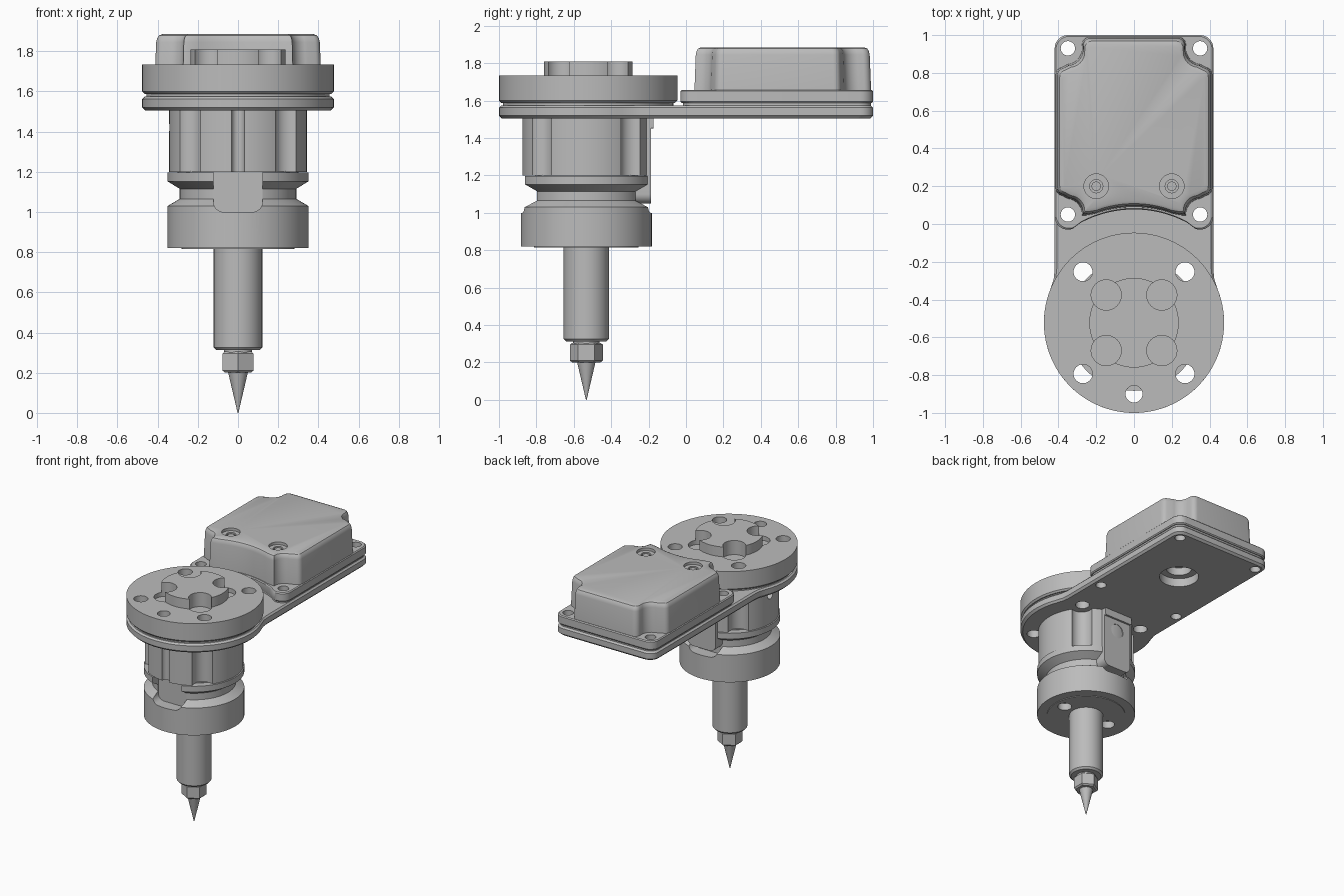
import bpy, bmesh
from math import sin, cos, pi, radians
from mathutils import Matrix

cube = bpy.data.objects.get("Cube")
if cube:
    bpy.data.objects.remove(cube, do_unlink=True)

grey = bpy.data.materials.new("machined grey")
grey.use_nodes = True
tone = (0.5, 0.5, 0.5, 1)
grey.diffuse_color = tone
grey.node_tree.nodes["Principled BSDF"].inputs["Base Color"].default_value = tone

DISC_Y, AXIS_Y = -0.523, -0.533     # centres of the top disc and the spindle
COVER_Y = 0.5


def arc(cx, cy, r, a, b, n=8):
    return [(cx + r * cos(radians(a + (b - a) * i / n)),
             cy + r * sin(radians(a + (b - a) * i / n))) for i in range(n + 1)]


def circle(n=64, turn=0):
    return arc(0, 0, 1, turn, turn + 360, n)[:-1]


def mirrored(half):
    """Close a right-hand half outline by mirroring it in x."""
    return half + [(-x, y) for x, y in reversed(half) if abs(x) > 1e-4]


def stack(name, outline, layers, at=(0, 0, 0), tilt=None):
    """Skin copies of an outline, one per (height, x scale, y scale)."""
    bm = bmesh.new()
    rings = [[bm.verts.new((x * sx, y * sy, z)) for x, y in outline] for z, sx, sy in layers]
    n = len(outline)
    for low, high in zip(rings, rings[1:]):
        for i in range(n):
            bm.faces.new((low[i], low[(i + 1) % n], high[(i + 1) % n], high[i]))
    bm.faces.new(rings[0])
    bm.faces.new(rings[-1])
    bmesh.ops.recalc_face_normals(bm, faces=bm.faces)
    if tilt:
        bm.transform(tilt)
    bm.transform(Matrix.Translation(at))
    mesh = bpy.data.meshes.new(name)
    bm.to_mesh(mesh)
    bm.free()
    mesh.materials.append(grey)
    ob = bpy.data.objects.new(name, mesh)
    bpy.context.collection.objects.link(ob)
    return ob


def turned(name, profile, y, x=0, n=64, turn=0):
    return stack(name, circle(n, turn), [(z, r, r) for r, z in profile], (x, y, 0))


def slab(name, outline, layers, y=0, half=(0.42, 0.5)):
    """Layers are (height, inset)."""
    return stack(name, outline,
                 [(z, 1 - d / half[0], 1 - d / half[1]) for z, d in layers], (0, y, 0))


def drill(x, y, r, low, high, n=32):
    return turned("cutter", [(r, low), (r, high)], y, x, n)


def cut(ob, *cutters):
    for c in cutters:
        c.hide_render = True
        mod = ob.modifiers.new("cut", "BOOLEAN")
        mod.operation, mod.solver, mod.object = "DIFFERENCE", "EXACT", c
        bpy.context.view_layer.objects.active = ob
        bpy.ops.object.modifier_apply(modifier=mod.name)
        bpy.data.objects.remove(c, do_unlink=True)


QUADS = [(sx, sy) for sx in (-1, 1) for sy in (-1, 1)]
UPRIGHT = Matrix.Rotation(pi / 2, 4, "X")      # turns outline y into z, extrusion to -y


def disc_holes(low, high):
    return [drill(0.27 * sx, DISC_Y + 0.27 * sy, 0.05, low, high) for sx, sy in QUADS] + \
           [drill(0, -0.9, 0.045, low, high)]


def cover_holes(low, high):
    return [drill(0.35 * sx, 0.49 + 0.44 * sy, 0.038, low, high) for sx, sy in QUADS]


# Long base plate: rounded rectangle flowing into a round end
plate_outline = mirrored(arc(0, DISC_Y, 0.477, -90, 22, 32) + [(0.425, -0.29), (0.42, -0.24)]
                         + arc(0.35, 0.93, 0.07, 0, 90) + [(0, 1)])
base_plate = slab("base_plate", plate_outline,
                  [(1.505, 0.015), (1.52, 0), (1.562, 0), (1.574, 0.012)], 0, (0.45, 1))
cut(base_plate, *disc_holes(1.4, 1.7), *cover_holes(1.4, 1.7), drill(0, 0.5, 0.14, 1.4, 1.7, 48))

# Round top flange with a shadow gap, through holes and a notched boss
flange = turned("top_flange", [(0.455, 1.57), (0.455, 1.588), (0.465, 1.588),
                               (0.477, 1.6), (0.477, 1.733)], DISC_Y, n=96)
boss = turned("notched_boss", [(0.237, 1.72), (0.237, 1.808)], DISC_Y)
cut(flange, *disc_holes(1.5, 1.8))
for part in (flange, boss):
    cut(part, *[drill(0.147 * sx, DISC_Y + 0.147 * sy, 0.08, 1.7, 1.9) for sx, sy in QUADS])

# Cover flange with an arched front edge, concentric with the disc
arch = arc(0, DISC_Y - COVER_Y, 0.6, 90, 62, 12)
flange_outline = mirrored(arch + arc(0.35, 0.04 - COVER_Y, 0.07, -110, 0)
                          + arc(0.35, 0.93 - COVER_Y, 0.07, 0, 90) + [(0, 0.5)])
cover_flange = slab("cover_flange", flange_outline,
                    [(1.57, 0.012), (1.587, 0.012), (1.587, 0.006), (1.595, 0),
                     (1.65, 0), (1.657, 0.007)], COVER_Y)
cut(cover_flange, *cover_holes(1.5, 1.8), drill(0, 0.5, 0.09, 1.5, 1.63, 48))

# Cover body: drafted sides, soft top edge, scalloped corners
scallop = arc(0.375, 0.79 - COVER_Y, 0.04, 0, 80, 5) + arc(0.36, 0.93 - COVER_Y, 0.085, 265, 185) \
    + arc(0.235, 0.95 - COVER_Y, 0.04, 5, 90, 5)
front_scallop = [(x, -y - 0.02) for x, y in reversed(scallop)]
front_scallop = [(x, max(y, -0.455)) for x, y in front_scallop if x > 0.25]
body_outline = mirrored(arc(0, DISC_Y - COVER_Y, 0.613, 90, 70, 10) + front_scallop
                        + scallop + [(0, 0.49)])
cover_body = slab("cover_body", body_outline,
                  [(1.65, 0), (1.845, 0.008), (1.865, 0.013), (1.878, 0.022), (1.885, 0.04)], COVER_Y)
for sx in (-1, 1):
    cut(cover_body, drill(0.2 * sx, 0.2, 0.065, 1.865, 2), drill(0.2 * sx, 0.2, 0.035, 1.8, 2))
    screw = turned("cover_screw", [(0.025, 1.79), (0.025, 1.86)], 0.2, 0.2 * sx, 24)

# Fluted housing under the plate
housing = turned("fluted_housing", [(0.343, 1.2), (0.343, 1.508)], AXIS_Y, n=96)
cut(housing, *[drill(0.258 * sx, AXIS_Y + 0.258 * sy, 0.078, 1.1, 1.6) for sx, sy in QUADS],
    drill(0, AXIS_Y - 0.345, 0.032, 1.1, 1.6))
side_hole = stack("cutter", circle(24), [(-0.1, 0.03, 0.03), (0.1, 0.03, 0.03)],
                  (-0.34, AXIS_Y, 1.42), Matrix.Rotation(pi / 2, 4, "Y"))
cut(housing, side_hole)

# Grooved collar below it, with a U slot front and back
collar = turned("grooved_collar", [(0.28, 0.815), (0.28, 0.82), (0.35, 0.82), (0.35, 1.03),
                                   (0.29, 1.065), (0.29, 1.115), (0.35, 1.152), (0.35, 1.197),
                                   (0.3, 1.197), (0.3, 1.203)], AXIS_Y, n=96)


def u_shape(half_width, low, high, r=0.05):
    return mirrored([(0, low)] + arc(half_width - r, low + r, r, -90, 0) + [(half_width, high)])


for offset in (-0.36, 0.36):
    cut(collar, stack("cutter", u_shape(0.122, 1.0, 1.3), [(-0.1, 1, 1), (0.1, 1, 1)],
                      (0, AXIS_Y + offset, 0), UPRIGHT))
for sx in (-1, 1):
    cut(collar, drill(0.2 * sx, AXIS_Y, 0.05, 0.7, 0.87))

# Drive key in the rear slot, with a screw hole and a small lip
key = stack("rear_key", u_shape(0.12, 1.05, 1.506), [(-0.345, 1, 1), (-0.25, 1, 1)],
            (0, AXIS_Y, 0), UPRIGHT)
cut(key, stack("cutter", circle(32), [(-0.4, 0.055, 0.055), (-0.29, 0.055, 0.055)],
               (0, AXIS_Y, 1.36), UPRIGHT))
lip = stack("key_lip", u_shape(0.12, 1.45, 1.506, 0.01), [(-0.36, 1, 1), (-0.3, 1, 1)],
            (0, AXIS_Y, 0), UPRIGHT)

# Spindle, hexagonal nut and pointed tip
turned("spindle", [(0.07, 0.29), (0.07, 0.312), (0.108, 0.312), (0.121, 0.326),
                   (0.121, 0.83)], AXIS_Y)
turned("hex_nut", [(0.076, 0.2), (0.088, 0.21), (0.088, 0.295), (0.076, 0.305)], AXIS_Y, n=6, turn=30)
turned("pointed_tip", [(0.002, 0), (0.05, 0.205)], AXIS_Y, n=32)

# Smooth rounds, crisp edges
bpy.ops.object.select_all(action="DESELECT")
for ob in bpy.context.collection.objects:
    if ob.type == "MESH" and ob.data.materials and ob.data.materials[0] == grey:
        ob.select_set(True)
        bpy.context.view_layer.objects.active = ob
bpy.ops.object.shade_smooth_by_angle(angle=radians(30))
